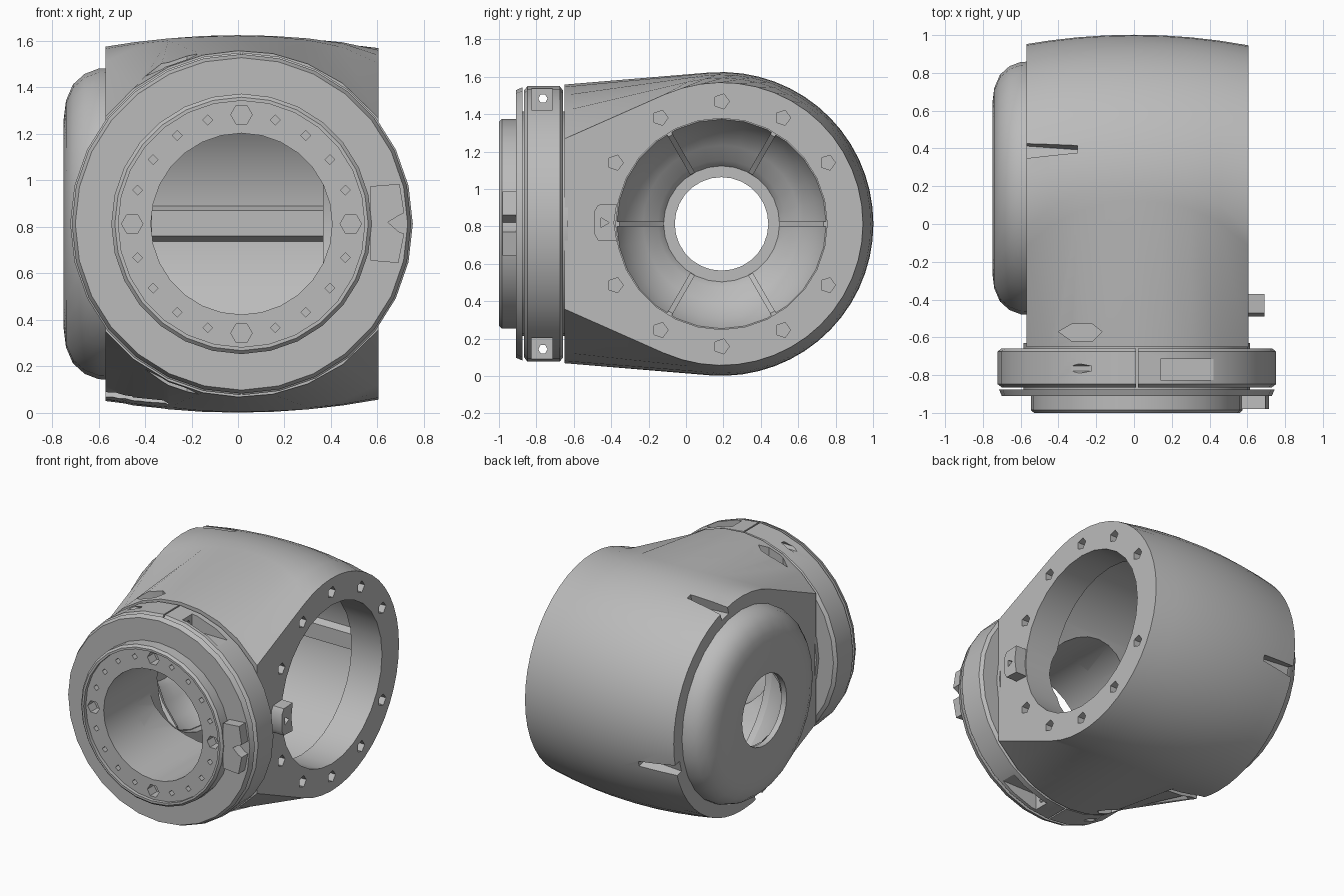
import bpy, bmesh
from math import sin, cos, tau, pi, radians, hypot, atan2, acos, sqrt

old = bpy.data.objects.get("Cube")
if old:
    bpy.data.objects.remove(old, do_unlink=True)

GREY = (0.5, 0.5, 0.5, 1)
metal = bpy.data.materials.new("plain grey")
metal.use_nodes = True
metal.diffuse_color = GREY
metal.node_tree.nodes["Principled BSDF"].inputs["Base Color"].default_value = GREY

CZ = 0.813                 # height of both axes
DRUM = (0, 0.19, CZ)       # centre of the drum, axis along x
NECK = (0.015, 0, CZ)      # centre of the neck, axis along y


def make(name, bm):
    bmesh.ops.remove_doubles(bm, verts=bm.verts, dist=1e-5)
    bmesh.ops.recalc_face_normals(bm, faces=bm.faces)
    mesh = bpy.data.meshes.new(name)
    bm.to_mesh(mesh)
    bm.free()
    mesh.materials.append(metal)
    obj = bpy.data.objects.new(name, mesh)
    bpy.context.collection.objects.link(obj)
    return obj


def loft(name, rings, closed):
    """Skin a list of equal-length point rings."""
    bm = bmesh.new()
    rows = [[bm.verts.new(p) for p in ring] for ring in rings]
    n = len(rows[0])
    pairs = list(zip(rows, rows[1:] + rows[:1]))
    for a, b in pairs if closed else pairs[:-1]:
        for i in range(n):
            j = (i + 1) % n
            bm.faces.new((a[i], a[j], b[j], b[i]))
    if not closed:
        bm.faces.new(rows[0])
        bm.faces.new(rows[-1])
    return make(name, bm)


def place(axis, w, u, v):
    return (w, u, v) if axis == 0 else (u, w, v)


def lathe(name, profile, axis, centre, seg=28):
    """Revolve a closed (position, radius) profile about x or y."""
    u, v = centre[1 - axis], centre[2]
    return loft(name, [[place(axis, a, u + r * cos(tau * i / seg), v + r * sin(tau * i / seg))
                        for i in range(seg)] for a, r in profile], True)


def prism(name, points, axis, a, b):
    return loft(name, [[place(axis, w, u, v) for u, v in points] for w in (a, b)], False)


def rod(axis, centre, a, b, r, seg=6):
    u, v = centre[1 - axis], centre[2]
    pts = [(u + r * cos(tau * i / seg), v + r * sin(tau * i / seg)) for i in range(seg)]
    return prism("cutter", pts, axis, a, b)


def box(axis, u0, u1, v0, v1, a, b, name="cutter"):
    return prism(name, [(u0, v0), (u1, v0), (u1, v1), (u0, v1)], axis, a, b)


def cut(obj, cutter):
    cutter.hide_render = True
    mod = obj.modifiers.new("cut", 'BOOLEAN')
    mod.operation, mod.solver, mod.object = 'DIFFERENCE', 'EXACT', cutter
    bpy.context.view_layer.objects.active = obj
    bpy.ops.object.modifier_apply(modifier=mod.name)
    bpy.data.objects.remove(cutter, do_unlink=True)


# Housing: barrel drum blended by tangents into the round neck
def section(x, n=30):
    r = 0.812 - 0.055 * (x / 0.6) ** 2
    front = -0.65 - DRUM[1]
    h = sqrt(0.745 ** 2 - (x - NECK[0]) ** 2)
    t = atan2(h, front) - acos(r / hypot(h, front))
    pts = [(front, -h)]
    pts += [(r * cos(-t + 2 * t * i / n), r * sin(-t + 2 * t * i / n)) for i in range(n + 1)]
    pts.append((front, h))
    return [(x, DRUM[1] + y, CZ + z) for y, z in pts]


housing = loft("housing", [section(x) for x in (-0.57, -0.45, -0.3, -0.15, 0, 0.15, 0.3, 0.45, 0.605)], False)

# Stepped drum cavity and neck bore
cut(housing, lathe("cutter", [(0.8, 0), (0.8, 0.565), (0.365, 0.565), (0.365, 0.66), (-0.37, 0.66),
                              (-0.37, 0.565), (-0.7, 0.565), (-0.7, 0)], 0, DRUM))
cut(housing, rod(1, NECK, -0.8, 0.1, 0.39, 28))

# Bolt holes around the open side
for k in range(12):
    if k % 6:
        a = k * tau / 12
        spot = (0, DRUM[1] + 0.655 * cos(a), CZ + 0.655 * sin(a))
        cut(housing, rod(0, spot, 0.52, 0.7, 0.042, 5))
cut(housing, rod(0, (0, DRUM[1], CZ + 0.655), 0.5, 0.7, 0.042, 5))

# Tapered slots beside the cap
for deg in (75, -15, -105):
    a = radians(deg)
    rings = []
    for x, w in ((-0.7, 0.05), (-0.3, 0.02)):
        rings.append([(x, DRUM[1] + r * cos(a) - s * w * sin(a), CZ + r * sin(a) + s * w * cos(a))
                      for r, s in ((0.71, -1), (0.9, -1), (0.9, 1), (0.71, 1))])
    cut(housing, loft("cutter", rings, False))

# Small pockets on the neck, above and below
for s in (-1, 1):
    pts = [(-0.4, -0.57), (-0.33, -0.53), (-0.22, -0.53), (-0.17, -0.57), (-0.22, -0.62), (-0.33, -0.62)]
    rings = [[(x, y, CZ + s * z) for x, y in pts] for z in (0.62, 0.9)]
    cut(housing, loft("cutter", rings, False))

# Domed end cap with a concave inside and a central hole
end_cap = lathe("end_cap", [(-0.55, 0.67), (-0.6, 0.668), (-0.66, 0.645), (-0.71, 0.6), (-0.74, 0.53),
                            (-0.75, 0.45), (-0.75, 0.25), (-0.71, 0.25), (-0.71, 0.31), (-0.67, 0.34),
                            (-0.62, 0.42), (-0.54, 0.51), (-0.42, 0.56), (-0.42, 0.58), (-0.55, 0.58)],
                0, DRUM)

# Radial ribs inside the cap
for k in range(6):
    a = k * tau / 6
    rings = []
    for side in (-0.014, 0.014):
        rings.append([(x, DRUM[1] + r * cos(a) - side * sin(a), CZ + r * sin(a) + side * cos(a))
                      for x, r in ((-0.72, 0.31), (-0.66, 0.31), (-0.57, 0.42), (-0.42, 0.545),
                                   (-0.42, 0.57), (-0.6, 0.57))])
    loft("cap_rib", rings, False)

# Raised bar along the back wall of the cavity
prism("back_bar", [(0.88, 0.72), (0.79, 0.76), (0.79, 0.87), (0.88, 0.905)], 0, -0.38, 0.37)

# Neck sleeve, flange and front rim in one turned part
flange = lathe("neck_flange", [(-0.975, 0.39), (-0.975, 0.53), (-1, 0.53), (-1, 0.545), (-0.985, 0.56),
                               (-0.91, 0.56), (-0.91, 0.715), (-0.875, 0.73), (-0.875, 0.6),
                               (-0.63, 0.6), (-0.63, 0.39)], 1, NECK)
for k in range(20):
    a = k * tau / 20
    spot = (NECK[0] + 0.47 * cos(a), 0, CZ + 0.47 * sin(a))
    cut(flange, rod(1, spot, -1.05, -0.9, 0.021 if k % 5 else 0.046, 6 if k % 5 == 0 else 4))

# Clamp ring with screw pockets and a split
clamp = lathe("clamp_ring", [(-0.865, 0.58), (-0.865, 0.715), (-0.848, 0.737), (-0.675, 0.737),
                             (-0.658, 0.715), (-0.658, 0.58)], 1, NECK)
for s in (-1, 1):
    z0, z1 = sorted((CZ + s * 0.61, CZ + s * 0.76))
    cut(clamp, box(0, -0.825, -0.715, z0, z1, 0.14, 0.6))
    cut(clamp, rod(0, (0, -0.765, CZ + s * 0.67), -0.6, 0.3, 0.025))
    z0, z1 = sorted((CZ + s * 0.5, CZ + s * 0.8))
    cut(clamp, box(0, -0.9, -0.6, z0, z1, 0.01, 0.02))

# Notched index tabs on the flange and on the open side
prism("flange_tab", [(0.57, 0.655), (0.69, 0.645), (0.715, 0.77), (0.69, 0.78), (0.645, 0.82),
                     (0.685, 0.845), (0.715, 0.86), (0.695, 0.985), (0.57, 0.975)], 1, -0.98, -0.89)
side_tab = prism("side_tab", [(-0.49, 0.76), (-0.47, 0.725), (-0.37, 0.72), (-0.385, 0.82), (-0.37, 0.92),
                              (-0.47, 0.915), (-0.49, 0.88)], 0, 0.58, 0.69)
cut(side_tab, rod(0, (0, -0.44, 0.82), 0.64, 0.75, 0.03, 3))

# Smooth the turned surfaces but keep the edges crisp
for obj in bpy.context.view_layer.objects:
    obj.select_set(obj.type == 'MESH')
bpy.context.view_layer.objects.active = housing
bpy.ops.object.shade_smooth_by_angle(angle=radians(30))
